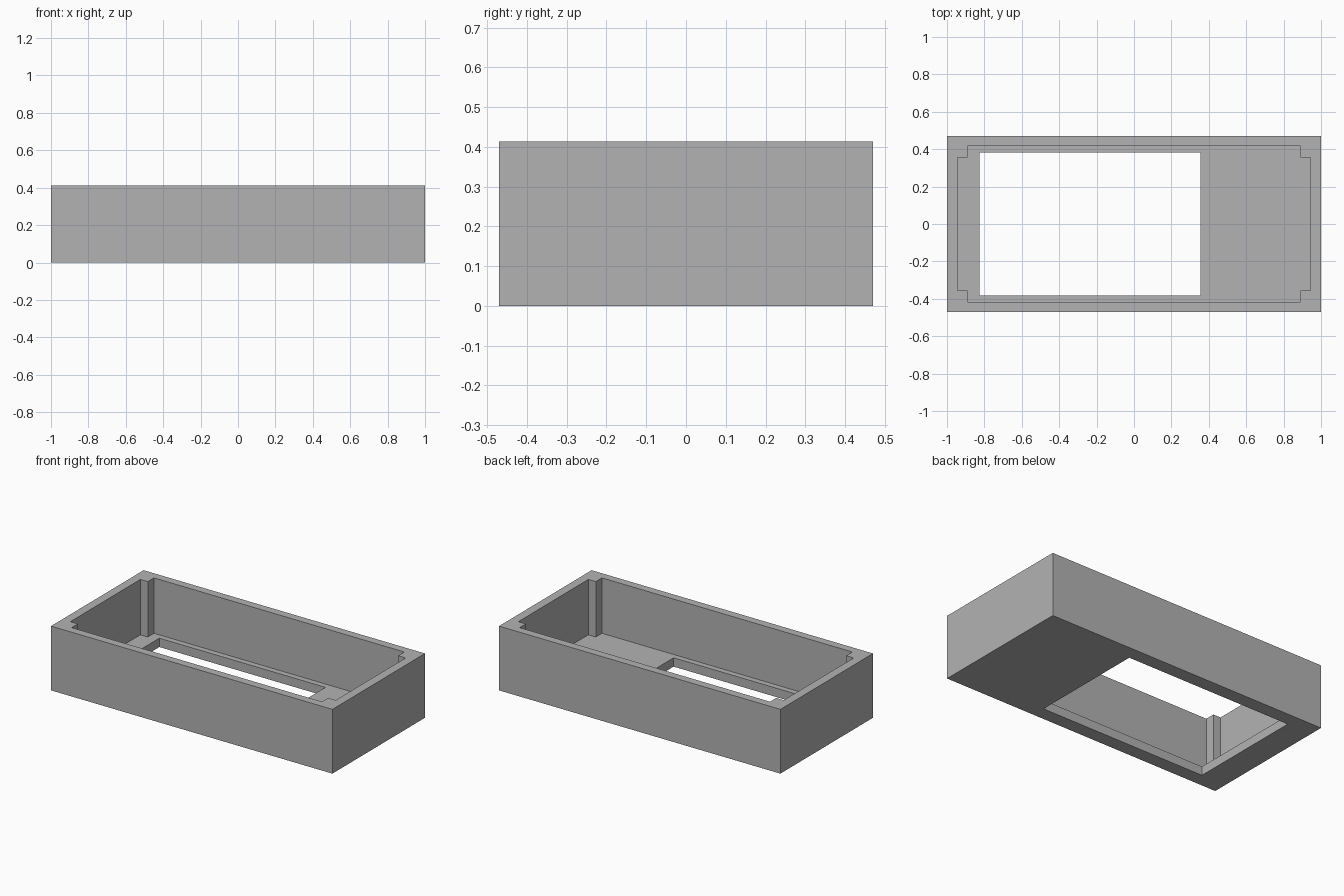
import bpy
import bmesh

cube = bpy.data.objects.get("Cube")
if cube:
    bpy.data.objects.remove(cube, do_unlink=True)

HEIGHT, FLOOR = 0.413, 0.057
OUT_X, OUT_Y = 1.0, 0.47        # outer half sizes
IN_X, IN_Y = 0.943, 0.418       # inner wall faces
POST_X, POST_Y = 0.89, 0.355    # inner corners of the posts
WIN_LEFT, WIN_RIGHT, WIN_Y = -0.826, 0.355, 0.381

grey = bpy.data.materials.new("plain grey")
grey.use_nodes = True
grey.diffuse_color = (0.45, 0.45, 0.45, 1)
grey.node_tree.nodes["Principled BSDF"].inputs["Base Color"].default_value = grey.diffuse_color


def prism(name, outline, z0, z1):
    """Extrude a flat outline from z0 up to z1."""
    bm = bmesh.new()
    face = bm.faces.new([bm.verts.new((x, y, z0)) for x, y in outline])
    top = bmesh.ops.extrude_face_region(bm, geom=[face])
    verts = [v for v in top["geom"] if isinstance(v, bmesh.types.BMVert)]
    bmesh.ops.translate(bm, verts=verts, vec=(0, 0, z1 - z0))
    bmesh.ops.recalc_face_normals(bm, faces=bm.faces)
    mesh = bpy.data.meshes.new(name)
    bm.to_mesh(mesh)
    bm.free()
    mesh.materials.append(grey)
    obj = bpy.data.objects.new(name, mesh)
    bpy.context.collection.objects.link(obj)
    return obj


def rectangle(x0, x1, y):
    return [(x0, -y), (x1, -y), (x1, y), (x0, y)]


def cut(target, cutter):
    """Subtract the cutter and remove it."""
    mod = target.modifiers.new("cut", 'BOOLEAN')
    mod.operation = 'DIFFERENCE'
    mod.solver = 'EXACT'
    mod.object = cutter
    cutter.hide_render = True
    bpy.context.view_layer.objects.active = target
    bpy.ops.object.modifier_apply(modifier=mod.name)
    bpy.data.objects.remove(cutter, do_unlink=True)


# Outer block of the open tray
tray = prism("tray", rectangle(-OUT_X, OUT_X, OUT_Y), 0, HEIGHT)

# Cavity outline: one notched corner, mirrored around, leaving corner posts
corner = [(IN_X, POST_Y), (POST_X, POST_Y), (POST_X, IN_Y)]
half = corner + [(-x, y) for x, y in reversed(corner)]
outline = half + [(-x, -y) for x, y in half]
cut(tray, prism("cavity_cutter", outline, FLOOR, HEIGHT + 0.1))

# Offset window through the floor
cut(tray, prism("window_cutter", rectangle(WIN_LEFT, WIN_RIGHT, WIN_Y), -0.1, FLOOR + 0.1))
